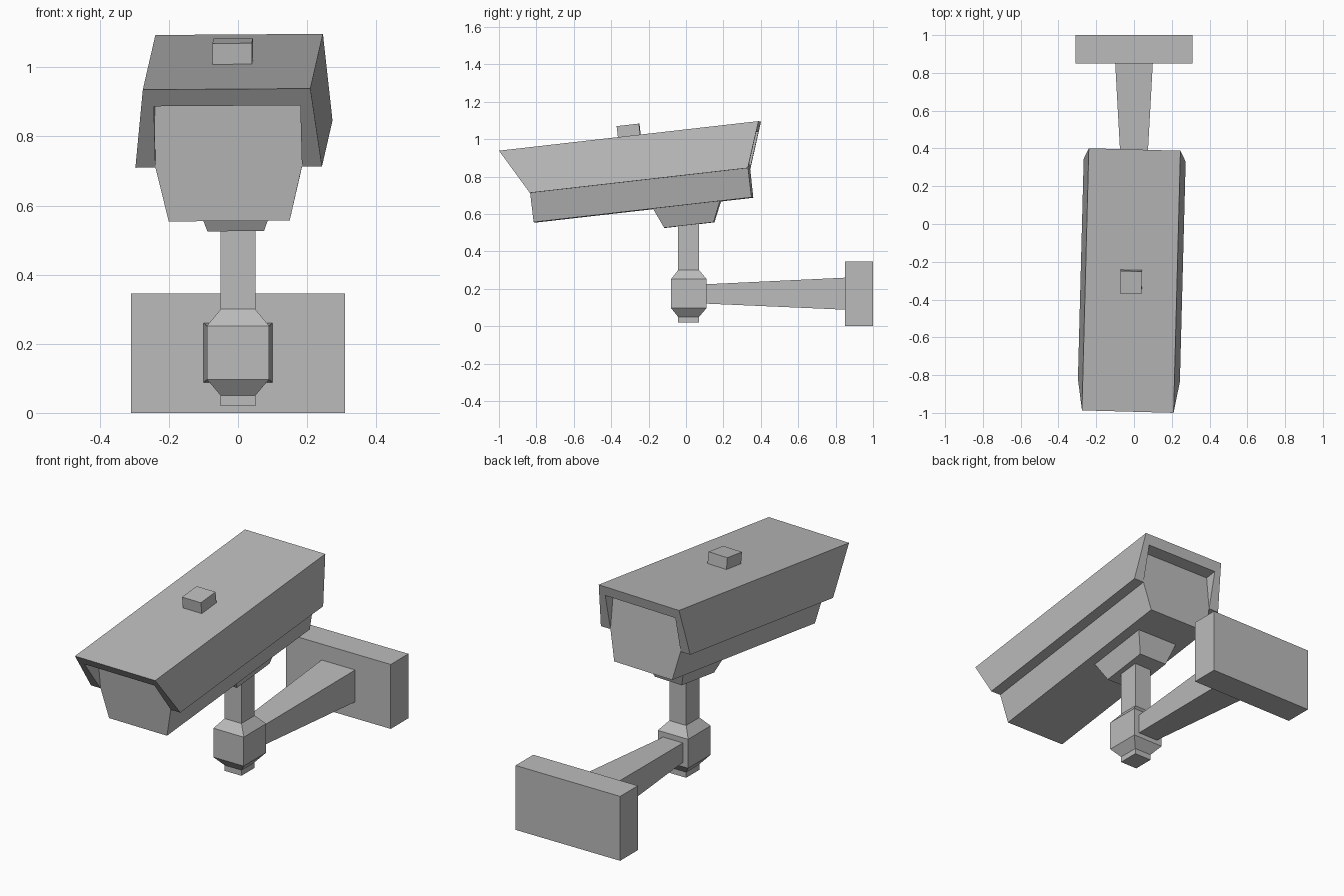
import bpy
import bmesh
from math import radians
from mathutils import Matrix, Vector

cube = bpy.data.objects.get("Cube")
if cube:
    bpy.data.objects.remove(cube, do_unlink=True)

grey = bpy.data.materials.new("matte grey")
grey.use_nodes = True
colour = (0.5, 0.5, 0.5, 1)
grey.diffuse_color = colour
grey.node_tree.nodes["Principled BSDF"].inputs["Base Color"].default_value = colour


def loft(name, rings, matrix=Matrix()):
    """Join matching rings of points into a closed, flat-shaded solid."""
    bm = bmesh.new()
    loops = [[bm.verts.new(matrix @ Vector(p)) for p in ring] for ring in rings]
    n = len(loops[0])
    for a, b in zip(loops, loops[1:]):
        for i in range(n):
            j = (i + 1) % n
            bm.faces.new((a[i], a[j], b[j], b[i]))
    bm.faces.new(loops[0])
    bm.faces.new(loops[-1])
    bmesh.ops.recalc_face_normals(bm, faces=bm.faces)
    mesh = bpy.data.meshes.new(name)
    bm.to_mesh(mesh)
    bm.free()
    mesh.materials.append(grey)
    obj = bpy.data.objects.new(name, mesh)
    bpy.context.collection.objects.link(obj)
    return obj


def flat_ring(hx, y0, y1, z):
    """Horizontal rectangle."""
    return [(-hx, y0, z), (hx, y0, z), (hx, y1, z), (-hx, y1, z)]


def upright_ring(hx, y, z0, z1):
    """Rectangle facing the front."""
    return [(-hx, y, z0), (hx, y, z0), (hx, y, z1), (-hx, y, z1)]


def mirrored(half):
    """Complete a right-hand profile with its mirror image."""
    return half + [(-x, z) for x, z in reversed(half)]


# Wall bracket
loft("wall_plate", [upright_ring(0.31, y, 0, 0.345) for y in (0.85, 1.0)])
loft("wall_arm", [upright_ring(0.057, 0.08, 0.122, 0.223),
                  upright_ring(0.1, 0.86, 0.088, 0.26)])

# Post and its swivel joint
loft("post", [flat_ring(0.05, -0.042, 0.07, z) for z in (0.02, 0.56)])
loft("swivel_joint", [flat_ring(0.05, -0.042, 0.07, 0.05),
                      flat_ring(0.09, -0.08, 0.11, 0.097),
                      flat_ring(0.09, -0.08, 0.11, 0.252),
                      flat_ring(0.05, -0.042, 0.07, 0.3)])

# Camera head: local z = 0 is the hood's top, nose pitched down and turned
head = (Matrix.Translation((-0.007, 0, 1.05))
        @ Matrix.Rotation(radians(-1.5), 4, "Z")
        @ Matrix.Rotation(radians(6.5), 4, "X")
        @ Matrix.Rotation(radians(-0.4), 4, "Y"))
hood_drop = 0.243

# Hood: open channel whose ends rake inward toward the bottom
channel = mirrored([(0.2425, 0), (0.27, -hood_drop), (0.212, -hood_drop), (0.212, -0.052)])


def raked(y_top, y_bottom):
    return [(x, y_top + (y_bottom - y_top) * -z / hood_drop, z) for x, z in channel]


loft("hood", [raked(-1.0, -0.861), raked(0.397, 0.312)], head)

# Housing inside the hood, tapering below it
housing = mirrored([(0.212, -0.05), (0.212, -hood_drop), (0.175, -0.4)])
loft("camera_body", [[(x, y, z) for x, z in housing] for y in (-0.861, 0.312)], head)

# Mounting foot and top knob
loft("mounting_foot", [flat_ring(0.12, -0.221, 0.141, -0.398),
                       flat_ring(0.082, -0.173, 0.093, -0.508)], head)
loft("top_knob", [flat_ring(0.057, -0.365, -0.245, z) for z in (-0.01, 0.061)], head)
